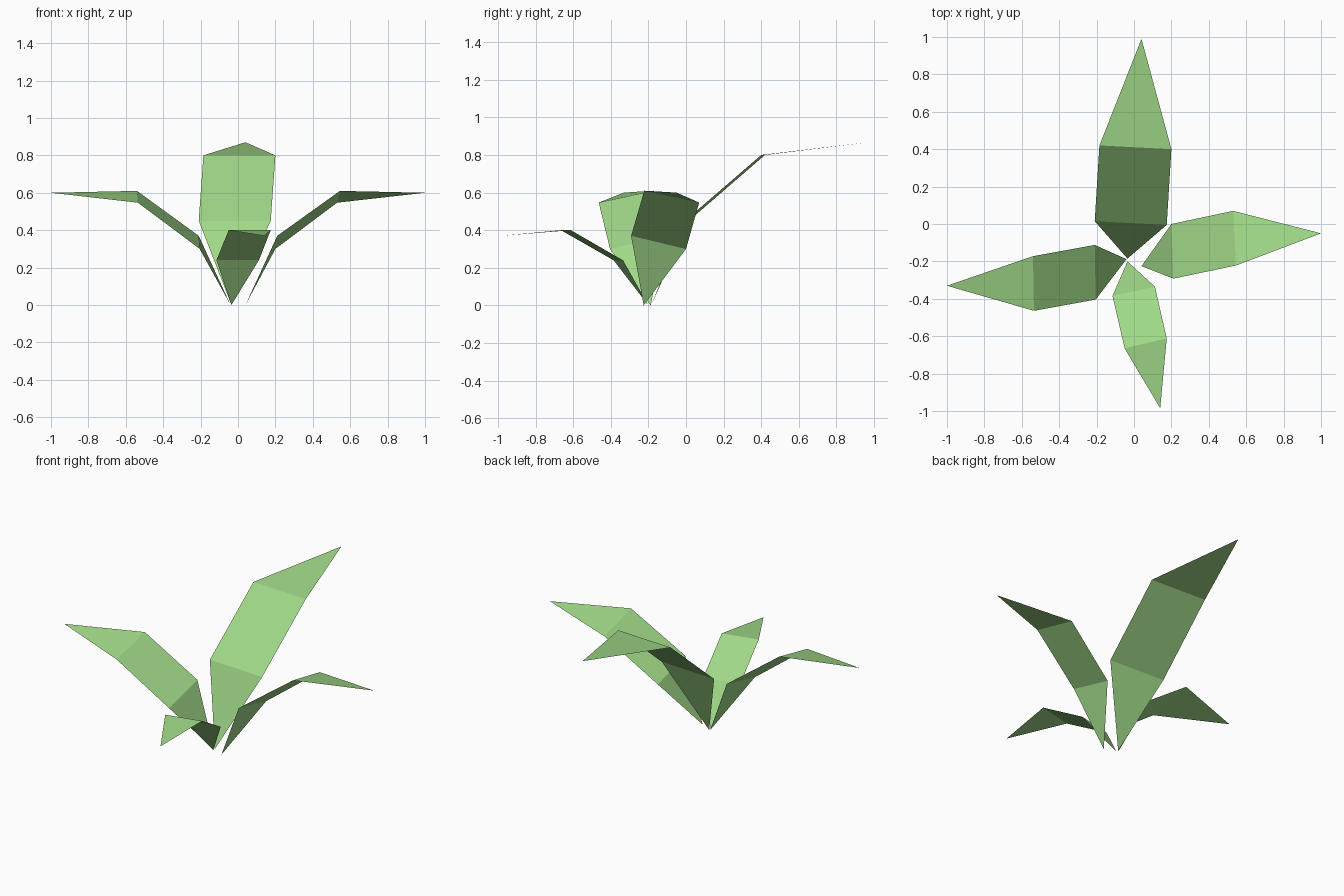
import bpy

# Single leaf green
green = bpy.data.materials.new("leaf_green")
green.diffuse_color = (0.352, 0.69, 0.246, 1.0)


def leaf(name, base, low_l, low_r, up_l, up_r, tip):
    """Folded blade: base triangle, middle quad, tip triangle (left/right seen from base to tip)."""
    mesh = bpy.data.meshes.new(name)
    mesh.from_pydata([base, low_l, low_r, up_l, up_r, tip], [],
                     [(0, 2, 1), (1, 2, 4, 3), (3, 4, 5)])
    mesh.materials.append(green)
    bpy.context.collection.objects.link(bpy.data.objects.new(name, mesh))


# Tall leaf at the back
leaf("back_leaf", (-0.035, -0.185, 0.0),
     (-0.21, 0.015, 0.45), (0.175, -0.005, 0.45),
     (-0.185, 0.42, 0.80), (0.20, 0.40, 0.80), (0.04, 0.99, 0.87))

# Short leaf at the front
leaf("front_leaf", (-0.035, -0.20, 0.0),
     (0.112, -0.335, 0.24), (-0.115, -0.385, 0.24),
     (0.175, -0.612, 0.40), (-0.05, -0.665, 0.40), (0.14, -0.985, 0.37))

# Twisted side leaves
leaf("right_leaf", (0.04, -0.225, 0.0),
     (0.20, 0.0, 0.30), (0.21, -0.292, 0.37),
     (0.53, 0.07, 0.547), (0.545, -0.222, 0.61), (1.0, -0.05, 0.60))
leaf("left_leaf", (-0.04, -0.188, 0.0),
     (-0.205, -0.404, 0.30), (-0.21, -0.112, 0.37),
     (-0.535, -0.464, 0.547), (-0.54, -0.172, 0.61), (-1.0, -0.33, 0.60))
